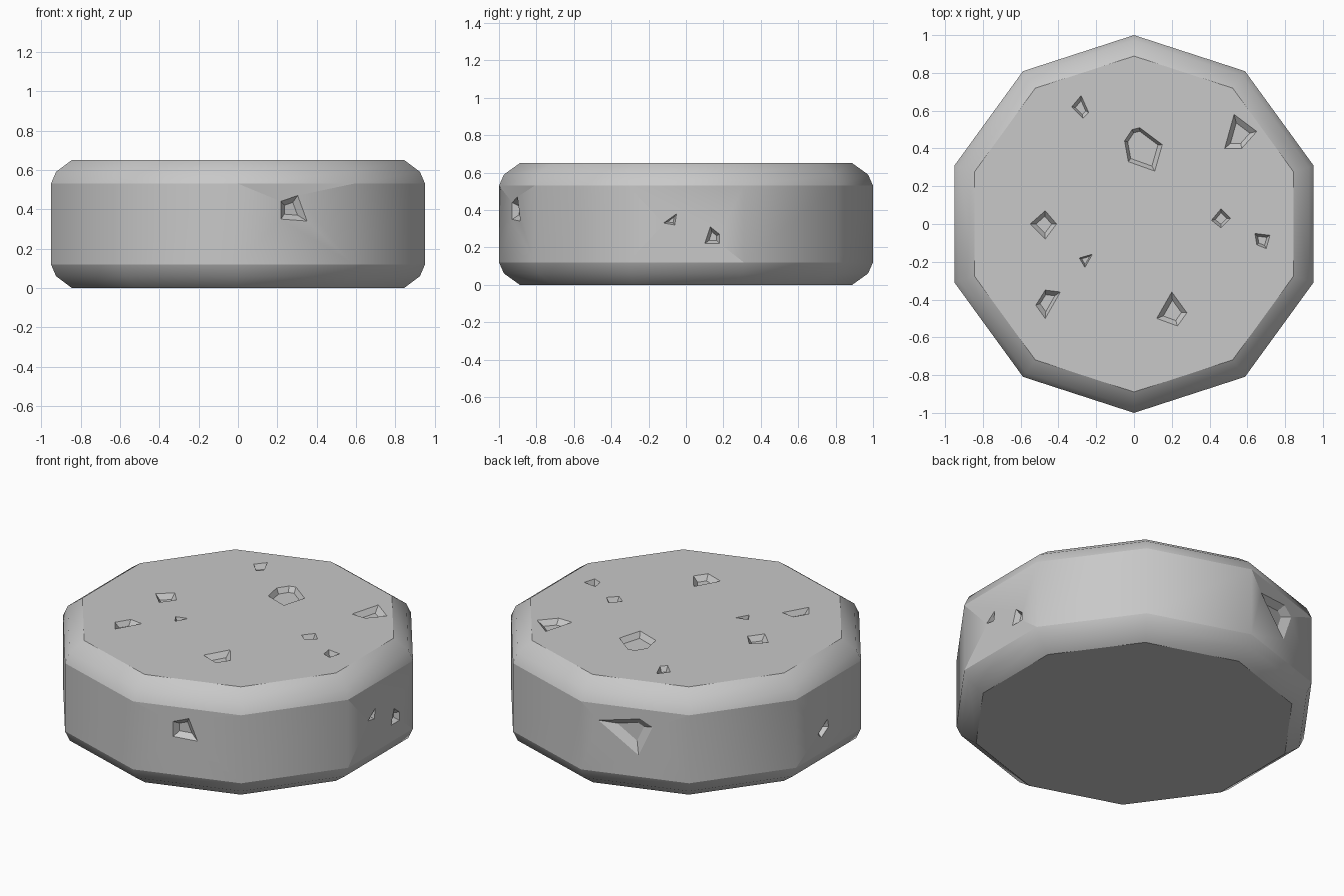
import bpy, bmesh, math
from mathutils import Matrix, Vector

cube = bpy.data.objects.get("Cube")
if cube:
    bpy.data.objects.remove(cube, do_unlink=True)

SIDES = 10
HEIGHT = 0.65
APOTHEM = math.cos(math.pi / SIDES)

stone = bpy.data.materials.new("stone_grey")
stone.use_nodes = True
colour = (0.58, 0.58, 0.58, 1)
stone.diffuse_color = colour
stone.node_tree.nodes["Principled BSDF"].inputs["Base Color"].default_value = colour


def make_object(name, bm):
    bmesh.ops.recalc_face_normals(bm, faces=bm.faces)
    mesh = bpy.data.meshes.new(name)
    bm.to_mesh(mesh)
    bm.free()
    mesh.materials.append(stone)
    obj = bpy.data.objects.new(name, mesh)
    bpy.context.collection.objects.link(obj)
    return obj


def bridge(bm, low, high, smooth):
    for i in range(len(low)):
        j = (i + 1) % len(low)
        bm.faces.new((low[i], low[j], high[j], high[i])).smooth = smooth


# Ten-sided slab with rounded rims and flat caps
rim = [(0.889, 0), (0.973, 0.06), (1, 0.12)]
profile = rim + [(r, HEIGHT - z) for r, z in reversed(rim)]
bm = bmesh.new()
rings = []
for radius, z in profile:
    angles = [math.pi / 2 + i * math.tau / SIDES for i in range(SIDES)]
    rings.append([bm.verts.new((radius * math.cos(a), radius * math.sin(a), z))
                  for a in angles])
for low, high in zip(rings, rings[1:]):
    bridge(bm, low, high, True)
bm.faces.new(rings[0])
bm.faces.new(rings[-1])
# Crease between the wall and each rounded rim
for ring in (rings[2], rings[3]):
    for i in range(SIDES):
        bm.edges.get((ring[i], ring[i - 1])).smooth = False
slab = make_object("stone_slab", bm)


# Chips: tapered pits sunk into a face
def add_pit(bm, outline, frame, depth=0.03, floor=0.6, lip=0.01):
    points = [Vector((u, v, 0)) for u, v in outline]
    centre = sum(points, Vector()) / len(points)
    levels = []
    for h in (-depth, lip):
        scale = 1 + (1 - floor) * h / depth
        levels.append([bm.verts.new(frame @ (centre + (p - centre) * scale
                                             + Vector((0, 0, h))))
                       for p in points])
    bridge(bm, levels[0], levels[1], False)
    bm.faces.new(levels[0])
    bm.faces.new(levels[1])


def wall_frame(degrees):
    # Columns: along the wall, up, outward
    a = math.radians(degrees)
    out = Vector((math.cos(a), math.sin(a), 0))
    along = Vector((-out.y, out.x, 0))
    up = Vector((0, 0, 1))
    axes = Matrix((along, up, out)).transposed().to_4x4()
    return Matrix.Translation(out * APOTHEM) @ axes


top_pits = [
    [(-.33, .62), (-.28, .68), (-.24, .59), (-.27, .56)],
    [(.53, .58), (.65, .49), (.57, .4), (.48, .4)],
    [(-.55, 0), (-.47, .07), (-.41, 0), (-.47, -.08)],
    [(-.29, -.18), (-.22, -.16), (-.26, -.23)],
    [(-.47, -.35), (-.39, -.36), (-.47, -.5), (-.52, -.43)],
    [(.2, -.36), (.28, -.47), (.23, -.54), (.12, -.5)],
    [(.46, .08), (.51, .03), (.46, -.02), (.41, .02)],
    [(.64, -.05), (.72, -.06), (.7, -.13), (.65, -.11)],
]
large_top_pit = [(-.05, .44), (-.01, .5), (.03, .51),
                 (.15, .42), (.11, .28), (-.03, .33)]
wall_pits = [
    (-72, [(-.08, .44), (.01, .47), (.06, .34), (-.08, .35)]),
    (0, [(-.12, .33), (-.05, .38), (-.06, .32)]),
    (0, [(.1, .22), (.13, .31), (.18, .27), (.18, .22)]),
    (108, [(-.21, .43), (.03, .47), (.1, .43), (.02, .25)]),
    (180, [(-.1, .24), (-.01, .3), (0, .25), (-.07, .21)]),
]

bm = bmesh.new()
top_frame = Matrix.Translation((0, 0, HEIGHT))
for outline in top_pits:
    add_pit(bm, outline, top_frame)
add_pit(bm, large_top_pit, top_frame, floor=0.8)
for degrees, outline in wall_pits:
    add_pit(bm, outline, wall_frame(degrees), floor=0.5)
cutter = make_object("pit_cutter", bm)
cutter.hide_render = True

# Cut the chips, then discard the cutter
cut = slab.modifiers.new("chips", "BOOLEAN")
cut.operation = "DIFFERENCE"
cut.solver = "EXACT"
cut.object = cutter
bpy.context.view_layer.objects.active = slab
slab.select_set(True)
bpy.ops.object.modifier_apply(modifier=cut.name)
bpy.data.objects.remove(cutter, do_unlink=True)
